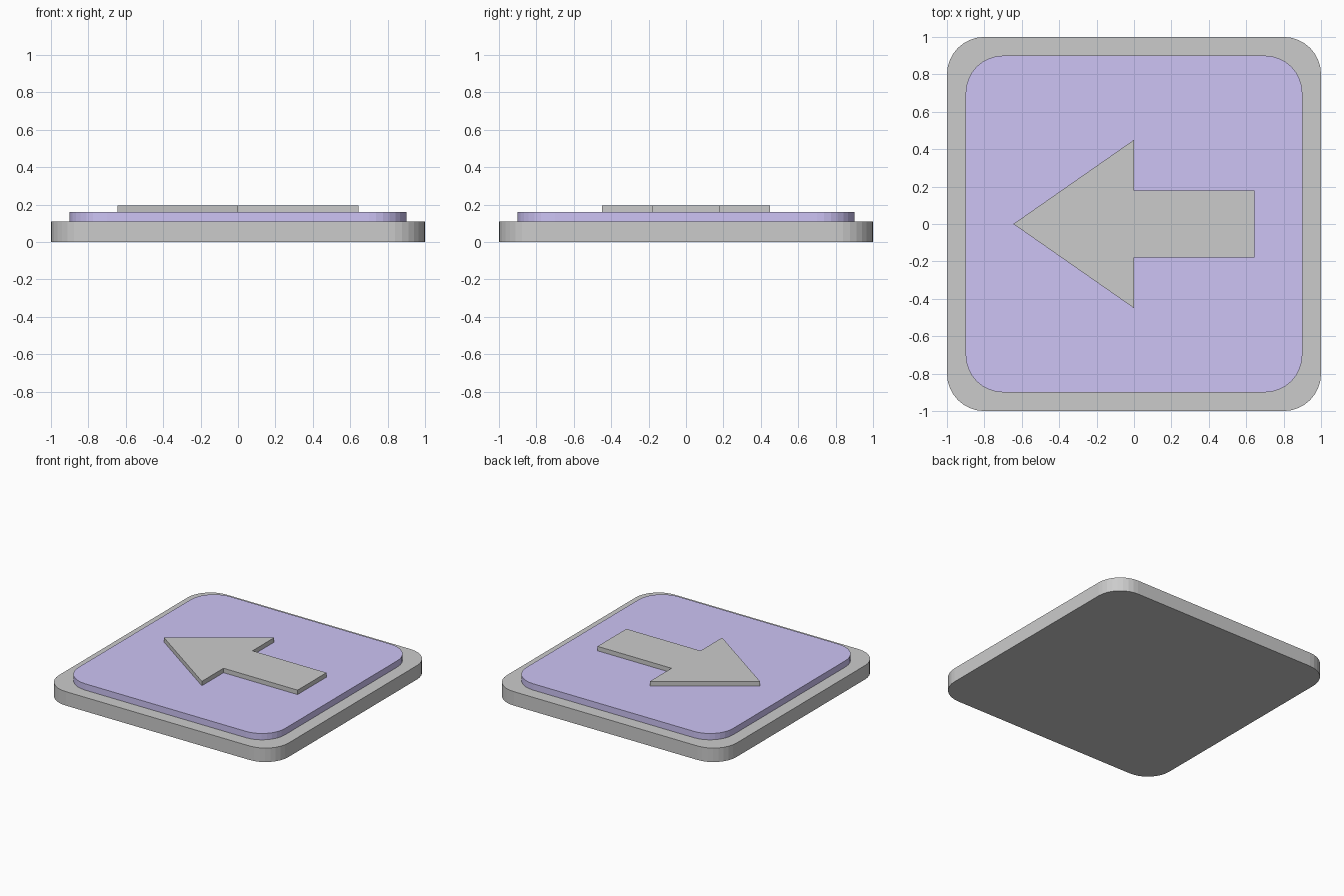
import bpy, bmesh
from math import sin, cos, pi

if "Cube" in bpy.data.objects:
    bpy.data.objects.remove(bpy.data.objects["Cube"])


def rounded_square(half, radius, steps=8):
    c = half - radius
    centres = [(c, c), (-c, c), (-c, -c), (c, -c)]
    return [(cx + radius * cos((q + i / steps) * pi / 2),
             cy + radius * sin((q + i / steps) * pi / 2))
            for q, (cx, cy) in enumerate(centres) for i in range(steps + 1)]


def slab(name, outline, z0, z1, material=None):
    bm = bmesh.new()
    face = bm.faces.new([bm.verts.new((x, y, z0)) for x, y in outline])
    top = bmesh.ops.extrude_face_region(bm, geom=[face], use_keep_orig=True)
    verts = [v for v in top["geom"] if isinstance(v, bmesh.types.BMVert)]
    bmesh.ops.translate(bm, vec=(0, 0, z1 - z0), verts=verts)
    bmesh.ops.recalc_face_normals(bm, faces=bm.faces)
    mesh = bpy.data.meshes.new(name)
    bm.to_mesh(mesh)
    bm.free()
    if material:
        mesh.materials.append(material)
    obj = bpy.data.objects.new(name, mesh)
    bpy.context.collection.objects.link(obj)
    return obj


purple = bpy.data.materials.new("purple")
purple.diffuse_color = (0.61, 0.55, 0.91, 1)
purple.use_nodes = True
purple.node_tree.nodes["Principled BSDF"].inputs["Base Color"].default_value = purple.diffuse_color

# Base tile and raised coloured panel
slab("base", rounded_square(1.0, 0.2), 0, 0.11)
slab("panel", rounded_square(0.9, 0.2), 0.11, 0.16, purple)

# Arrow pointing to -x: upper half outline mirrored across the x axis
upper = [(0.645, 0.18), (0, 0.18), (0, 0.45)]
arrow = upper + [(-0.645, 0)] + [(x, -y) for x, y in reversed(upper)]
slab("arrow", arrow, 0.16, 0.195)
